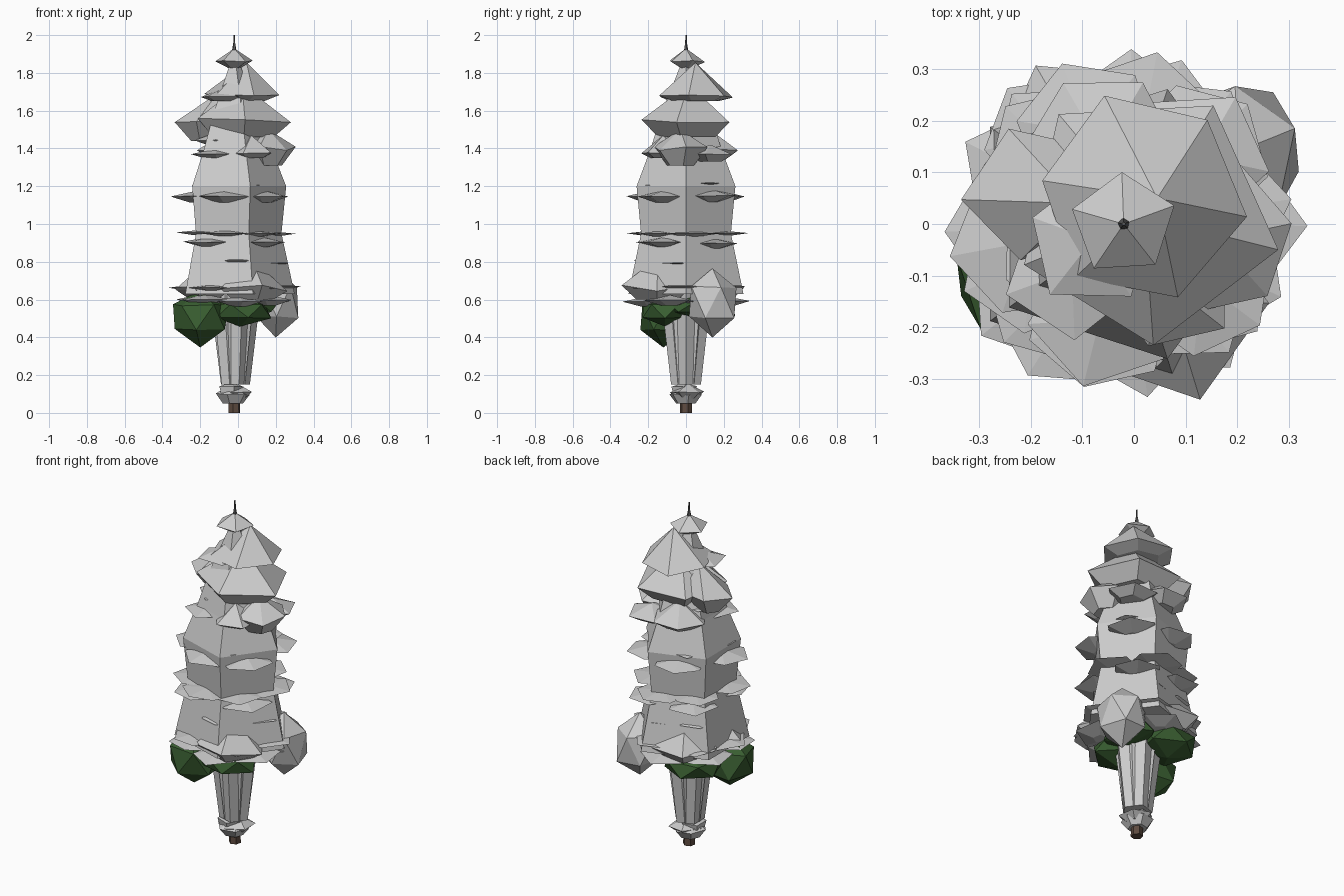
import bpy, bmesh, math, random
from mathutils import Vector

if "Cube" in bpy.data.objects:
    bpy.data.objects.remove(bpy.data.objects["Cube"])

random.seed(4)


def finish(name, bm, mat=None):
    bmesh.ops.recalc_face_normals(bm, faces=bm.faces[:])
    me = bpy.data.meshes.new(name)
    bm.to_mesh(me)
    bm.free()
    ob = bpy.data.objects.new(name, me)
    bpy.context.collection.objects.link(ob)
    if mat:
        me.materials.append(mat)
    return ob


def material(name, col):
    m = bpy.data.materials.new(name)
    m.diffuse_color = (*col, 1)
    m.use_nodes = True
    m.node_tree.nodes["Principled BSDF"].inputs["Base Color"].default_value = m.diffuse_color
    return m


def lathe(name, profile, sides=5, rot=0, mat=None, centre=(-0.02, 0)):
    """Stack of n-sided rings (radius, z) with closed ends."""
    bm = bmesh.new()
    rings = []
    for r, z in profile:
        rings.append([bm.verts.new((centre[0] + r * math.cos(rot + math.tau * i / sides),
                                    centre[1] + r * math.sin(rot + math.tau * i / sides), z))
                      for i in range(sides)])
    for a, b in zip(rings, rings[1:]):
        for i in range(sides):
            j = (i + 1) % sides
            bm.faces.new((a[i], a[j], b[j], b[i]))
    bm.faces.new(rings[0])
    bm.faces.new(rings[-1])
    return finish(name, bm, mat)


def clump(name, x, y, zbot, zrim, ztop, r, deg=0, sides=5, base=0.5, apex=(0, 0), jitter=0.05):
    """Faceted snow pad: pointed top, wide rim, smaller flat underside."""
    bm = bmesh.new()
    rim, low = [], []
    for i in range(sides):
        a = math.radians(deg) + math.tau * i / sides
        k = r * (1 + random.uniform(-jitter, jitter))
        dx, dy = k * math.cos(a), k * math.sin(a)
        rim.append(bm.verts.new((x + dx, y + dy, zrim + random.uniform(-.1, .1) * (ztop - zrim))))
        low.append(bm.verts.new((x + dx * base, y + dy * base, zbot)))
    top = bm.verts.new((x + apex[0], y + apex[1], ztop))
    for i in range(sides):
        j = (i + 1) % sides
        bm.faces.new((rim[i], rim[j], top))
        bm.faces.new((low[i], low[j], rim[j], rim[i]))
    bm.faces.new(low)
    return finish(name, bm)


def boulder(name, c, size, deg=0, mat=None):
    """Irregular 20-sided lump."""
    bm = bmesh.new()
    bmesh.ops.create_icosphere(bm, subdivisions=1, radius=1)
    a = math.radians(deg)
    for v in bm.verts:
        p = v.co * random.uniform(0.92, 1.1)
        v.co = Vector((c[0] + size[0] * (p.x * math.cos(a) - p.y * math.sin(a)),
                       c[1] + size[1] * (p.x * math.sin(a) + p.y * math.cos(a)),
                       c[2] + size[2] * p.z))
    return finish(name, bm, mat)


brown = material("bark", (0.11, 0.07, 0.05))
green = material("needles", (0.04, 0.11, 0.03))
dark = material("tip_wood", (0.1, 0.1, 0.1))

# trunk and its snow collar
lathe("trunk", [(0.033, 0), (0.03, 0.13)], 6, 0.3, brown)
clump("collar_lower", -0.025, 0, 0.05, 0.10, 0.155, 0.09, 10, 6, 0.6)
clump("collar_upper", -0.005, 0.01, 0.075, 0.11, 0.155, 0.095, 40, 5, 0.5)
clump("collar_back", -0.04, -0.01, 0.09, 0.14, 0.16, 0.07, 70, 5, 0.8)

# main snow body, five-sided
lathe("stem", [(0.083, 0.15), (0.125, 0.5), (0.14, 0.64)], 5)
lathe("stem_ridges", [(0.07, 0.15), (0.113, 0.5), (0.125, 0.64)], 5, math.radians(36))
lathe("snow_body", [(0.32, 0.63), (0.25, 0.95), (0.275, 1.2), (0.20, 1.39), (0.13, 1.6), (0.035, 1.83)], 5)

# crown
lathe("tip", [(0.02, 1.86), (0.012, 1.92), (0.005, 1.96), (0.004, 2.0)], 5, 0.4, dark)
clump("cap", -0.02, 0, 1.825, 1.86, 1.93, 0.1, 20, 5, 0.3)
clump("crown_tier_1", 0.015, 0.05, 1.65, 1.685, 1.855, 0.205, -10, 6, 0.6, (0.03, 0))
clump("crown_tier_2", 0.02, 0.015, 1.46, 1.55, 1.74, 0.255, -14, 5, 0.65)
clump("crown_side", -0.19, 0.06, 1.44, 1.55, 1.69, 0.14, 185, 5, 0.4, (0.08, -0.02))
clump("crown_left", -0.08, -0.03, 1.65, 1.67, 1.72, 0.13, 160, 5, 0.5)

# larger pads under the crown
clump("pad_right", 0.16, -0.03, 1.31, 1.40, 1.50, 0.15, 12, 6, 0.5)
clump("pad_front", 0.07, -0.12, 1.35, 1.38, 1.47, 0.13, 250, 5, 0.6)
clump("pad_back_right", 0.13, 0.13, 1.33, 1.37, 1.42, 0.14, 60, 5, 0.5)
clump("pad_back", -0.06, 0.14, 1.34, 1.39, 1.49, 0.15, 120, 6, 0.5)
clump("pad_left", -0.10, 0.0, 1.42, 1.445, 1.49, 0.14, 190, 5, 0.5)
clump("pad_front_left", -0.12, -0.09, 1.35, 1.37, 1.40, 0.13, 200, 5, 0.5)

# rings of thin snow ledges: z, half height, distance, radius, start angle, count
ledges = [(1.21, 0.010, 0.185, 0.07, 30, 4),
          (1.145, 0.033, 0.19, 0.145, -30, 5),
          (0.95, 0.014, 0.19, 0.14, 15, 6),
          (0.90, 0.026, 0.19, 0.14, 45, 4),
          (0.80, 0.03, 0.17, 0.11, 0, 5),
          (0.665, 0.017, 0.22, 0.13, 5, 6),
          (0.595, 0.028, 0.20, 0.14, 35, 6)]
for n, (z, h, d, r, a0, count) in enumerate(ledges):
    for k in range(count):
        a = math.radians(a0 + 360 * k / count + random.uniform(-8, 8))
        dz = random.uniform(-0.006, 0.006)
        clump(f"ledge_{n}_{k}", -0.02 + d * math.cos(a), d * math.sin(a), z - h + dz, z + dz, z + h + dz,
              r * random.uniform(0.92, 1.05), math.degrees(a), random.choice((5, 6)), 0.3)

# lower lumps: snow and exposed green foliage
boulder("snow_lump", (0.20, 0.14, 0.585), (0.135, 0.15, 0.18), 20)
clump("snow_mound", 0.07, -0.15, 0.60, 0.66, 0.82, 0.19, 215, 5, 0.6)
clump("snow_mound_back", -0.1, 0.15, 0.60, 0.66, 0.82, 0.18, 120, 5, 0.6)
clump("snow_mound_left", -0.17, -0.05, 0.61, 0.66, 0.80, 0.16, 180, 5, 0.6)
boulder("foliage_left", (-0.20, -0.12, 0.505), (0.165, 0.135, 0.145), 10, green)
boulder("foliage_front", (0.01, -0.11, 0.54), (0.17, 0.14, 0.08), 35, green)
boulder("foliage_back", (-0.13, 0.12, 0.55), (0.18, 0.16, 0.085), 60, green)
boulder("foliage_right", (0.08, 0.05, 0.56), (0.14, 0.18, 0.06), 0, green)
